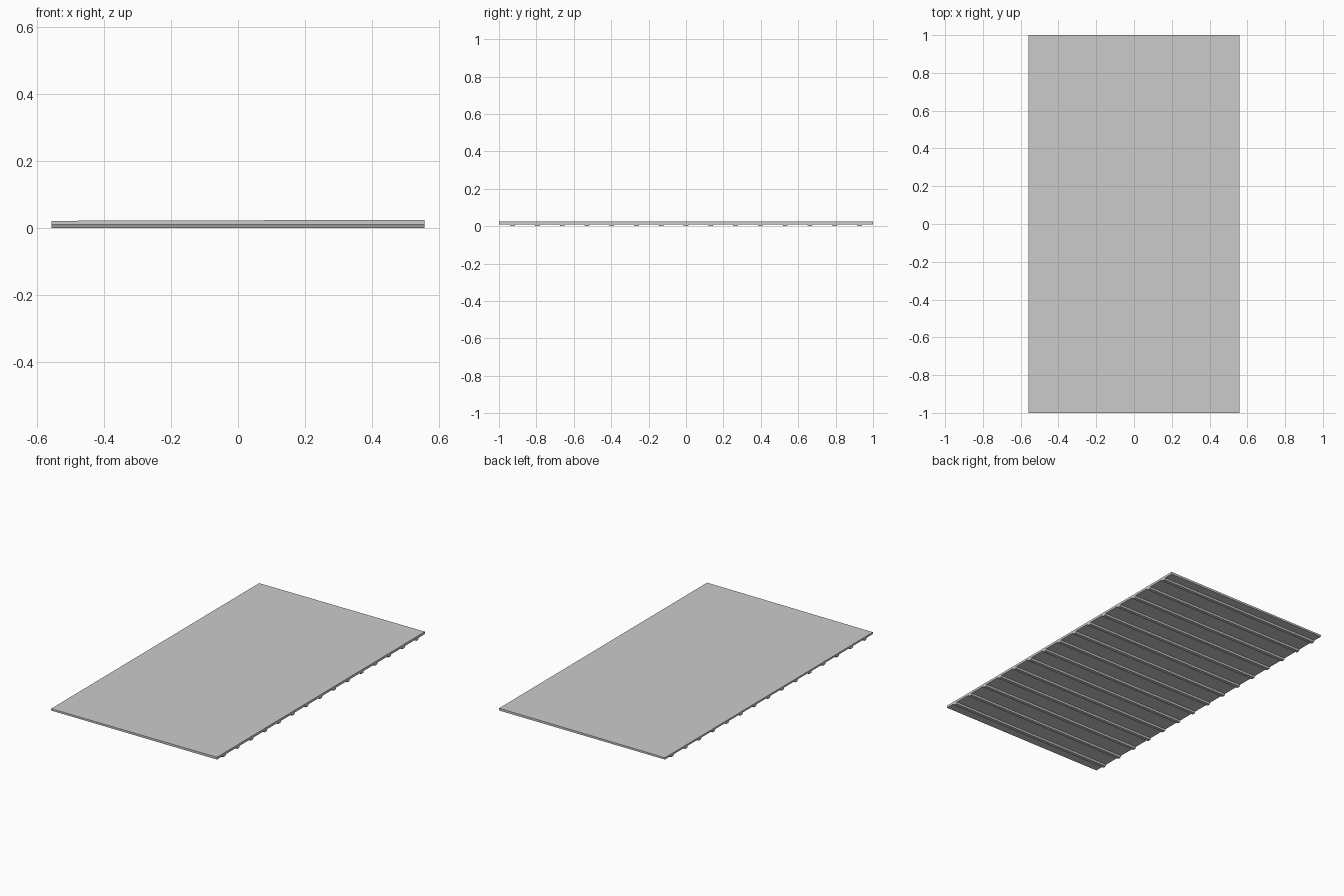
import bpy, bmesh

if "Cube" in bpy.data.objects:
    bpy.data.objects.remove(bpy.data.objects["Cube"])

HALF_W, HALF_L = 0.558, 1.0
SLAB_Z = 0.010            # underside of the slab
TOP_L, TOP_R = 0.021, 0.024   # top falls slightly towards -x
RIB_COUNT, RIB_STEP = 15, 0.1325


def add_object(name, bm):
    bmesh.ops.recalc_face_normals(bm, faces=bm.faces)
    mesh = bpy.data.meshes.new(name)
    bm.to_mesh(mesh)
    bm.free()
    obj = bpy.data.objects.new(name, mesh)
    bpy.context.collection.objects.link(obj)
    return obj


def extrude(name, profile, offset):
    """Solid prism from a closed profile pushed along offset."""
    bm = bmesh.new()
    face = bm.faces.new([bm.verts.new(p) for p in profile])
    result = bmesh.ops.extrude_face_region(bm, geom=[face], use_keep_orig=True)
    moved = [g for g in result["geom"] if isinstance(g, bmesh.types.BMVert)]
    bmesh.ops.translate(bm, verts=moved, vec=offset)
    return add_object(name, bm)


# Slab with a gently sloping top
extrude("slab",
        [(-HALF_W, -HALF_L, SLAB_Z), (HALF_W, -HALF_L, SLAB_Z),
         (HALF_W, -HALF_L, TOP_R), (-HALF_W, -HALF_L, TOP_L)],
        (0, 2 * HALF_L, 0))

# Trapezoidal ribs across the underside
for i in range(RIB_COUNT):
    y = (i - (RIB_COUNT - 1) / 2) * RIB_STEP
    extrude(f"rib_{i + 1}",
            [(-HALF_W, y - 0.015, SLAB_Z), (-HALF_W, y - 0.010, 0),
             (-HALF_W, y + 0.010, 0), (-HALF_W, y + 0.015, SLAB_Z)],
            (2 * HALF_W, 0, 0))
